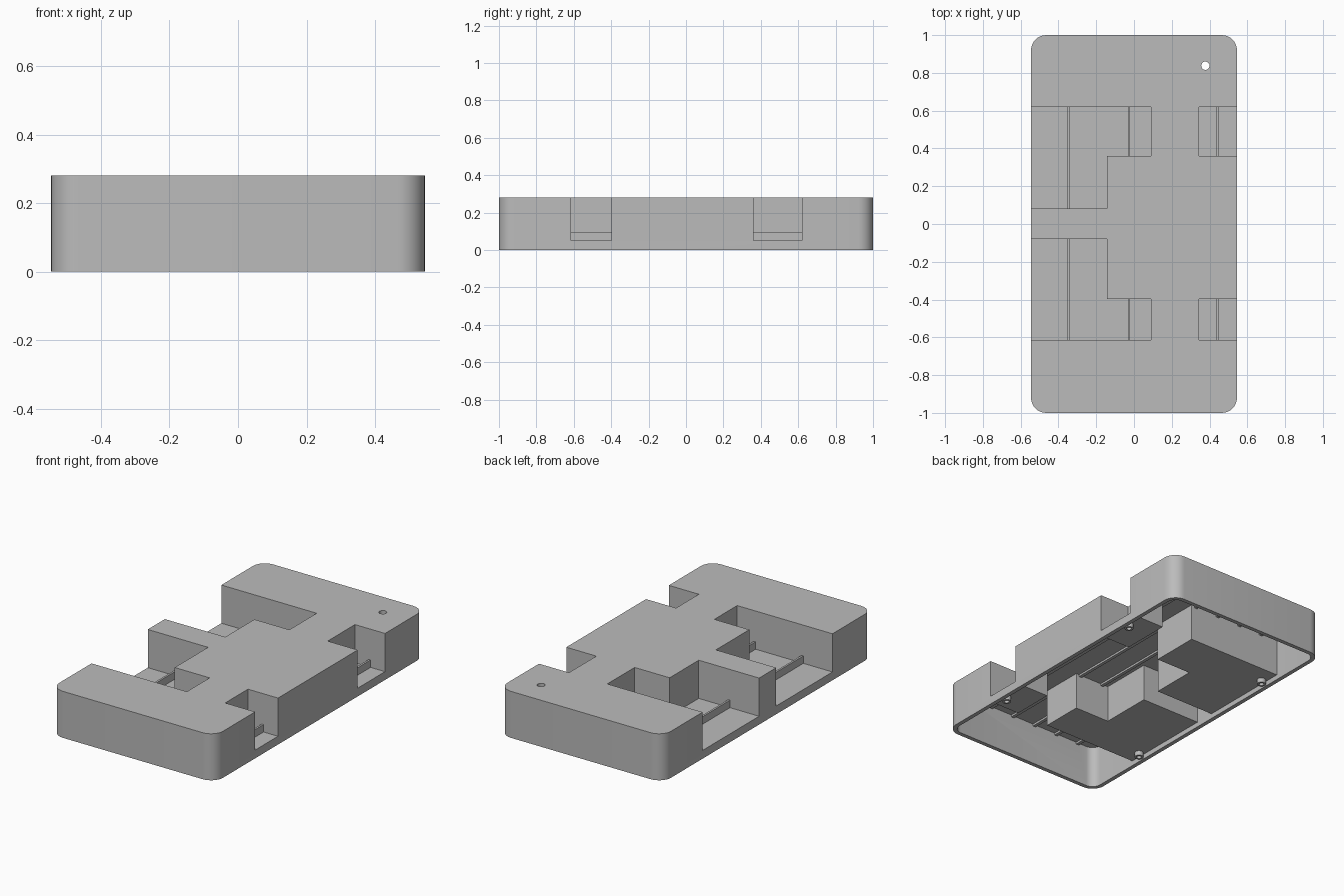
import bpy, bmesh, math

cube = bpy.data.objects.get("Cube")
if cube:
    bpy.data.objects.remove(cube, do_unlink=True)

GREY = (0.5, 0.5, 0.5, 1)
mat = bpy.data.materials.new("plain grey")
mat.use_nodes = True
mat.diffuse_color = GREY
bsdf = next(n for n in mat.node_tree.nodes if n.type == 'BSDF_PRINCIPLED')
bsdf.inputs["Base Color"].default_value = GREY

HALF_X, HALF_Y, HEIGHT = 0.545, 1.0, 0.28
WALL, SKIN = 0.025, 0.02
FLOOR, CEILING = 0.05, 0.255
RAIL_TOP = 0.095
BEYOND = 0.7


def prism(name, outline, z0, z1):
    """Extrude a flat outline from z0 to z1."""
    bm = bmesh.new()
    face = bm.faces.new([bm.verts.new((x, y, z0)) for x, y in outline])
    top = bmesh.ops.extrude_face_region(bm, geom=[face])["geom"]
    verts = [v for v in top if isinstance(v, bmesh.types.BMVert)]
    bmesh.ops.translate(bm, verts=verts, vec=(0, 0, z1 - z0))
    bmesh.ops.recalc_face_normals(bm, faces=bm.faces)
    mesh = bpy.data.meshes.new(name)
    bm.to_mesh(mesh)
    bm.free()
    mesh.materials.append(mat)
    obj = bpy.data.objects.new(name, mesh)
    bpy.context.collection.objects.link(obj)
    return obj


def rect(x0, x1, y0, y1):
    return [(x0, y0), (x1, y0), (x1, y1), (x0, y1)]


def rounded(hx, hy, r, steps=8):
    points = []
    for i, (sx, sy) in enumerate([(1, 1), (-1, 1), (-1, -1), (1, -1)]):
        for k in range(steps + 1):
            a = (i + k / steps) * math.pi / 2
            points.append((sx * (hx - r) + r * math.cos(a),
                           sy * (hy - r) + r * math.sin(a)))
    return points


def circle(x, y, r, n=24):
    return [(x + r * math.cos(math.tau * i / n), y + r * math.sin(math.tau * i / n))
            for i in range(n)]


def cut(target, cutter):
    """Subtract the cutter and throw it away."""
    mod = target.modifiers.new("cut", 'BOOLEAN')
    mod.operation, mod.solver, mod.object = 'DIFFERENCE', 'EXACT', cutter
    bpy.context.view_layer.objects.active = target
    bpy.ops.object.modifier_apply(modifier=mod.name)
    bpy.data.objects.remove(cutter, do_unlink=True)


def l_pocket(side, inner, step, outer, grow=0.0):
    """L-shaped pocket, open to -x; grow thickens it into its housing."""
    a, b, c = inner - grow, step - grow, outer + grow
    arm, tip = -0.143 + grow, 0.09 + grow
    pts = [(-BEYOND, a), (arm, a), (arm, b), (tip, b), (tip, c), (-BEYOND, c)]
    return [(x, side * y) for x, y in pts]


def side_pocket(side, step, outer, grow=0.0):
    """Small pocket, open to +x."""
    ys = sorted((side * (step - grow), side * (outer + grow)))
    return rect(0.345 - grow, BEYOND, *ys)


# Side of the case, inner edge, step and outer edge of its pockets
POCKETS = [(1, 0.083, 0.36, 0.62), (-1, 0.08, 0.398, 0.615)]

# Hollow inside, keeping the pocket housings and ceiling ribs as solid
hollow = prism("hollow", rounded(HALF_X - WALL, HALF_Y - WALL, 0.055), -0.1, CEILING)
for i in range(6):
    x = -0.4 + 0.16 * i
    cut(hollow, prism("rib", rect(x - 0.01, x + 0.01, -1.1, 1.1), CEILING - 0.012, 0.4))
for side, inner, step, outer in POCKETS:
    for shape in (l_pocket(side, inner, step, outer, SKIN),
                  side_pocket(side, step, outer, SKIN)):
        cut(hollow, prism("housing", shape, FLOOR - SKIN, 0.4))

# Case
case = prism("case", rounded(HALF_X, HALF_Y, 0.08), 0, HEIGHT)
cut(case, hollow)
for side, inner, step, outer in POCKETS:
    for shape in (l_pocket(side, inner, step, outer), side_pocket(side, step, outer)):
        cut(case, prism("pocket", shape, FLOOR, 0.4))
cut(case, prism("corner_hole", circle(0.378, 0.838, 0.022), 0.2, 0.4))

# Raised rails on the pocket floors, and hollow pegs beneath them
parts = [case]
for side, inner, step, outer in POCKETS:
    end = "back" if side > 0 else "front"
    for label, x, start in (("outer", -0.345, inner), ("middle", -0.027, step),
                            ("small", 0.443, step)):
        ys = sorted((side * start, side * outer))
        parts.append(prism(f"{end}_{label}_rail", rect(x - 0.006, x + 0.006, *ys),
                           FLOOR - 0.005, RAIL_TOP))
    for label, x in (("left", 0.49), ("right", -0.49)):
        peg = prism(f"{end}_{label}_peg", circle(x, side * 0.54, 0.025), 0.002, 0.035)
        cut(peg, prism("bore", circle(x, side * 0.54, 0.014), -0.1, 0.028))
        parts.append(peg)

bpy.ops.object.select_all(action='DESELECT')
for obj in parts:
    obj.select_set(True)
bpy.context.view_layer.objects.active = case
bpy.ops.object.shade_smooth_by_angle(angle=math.radians(30))
